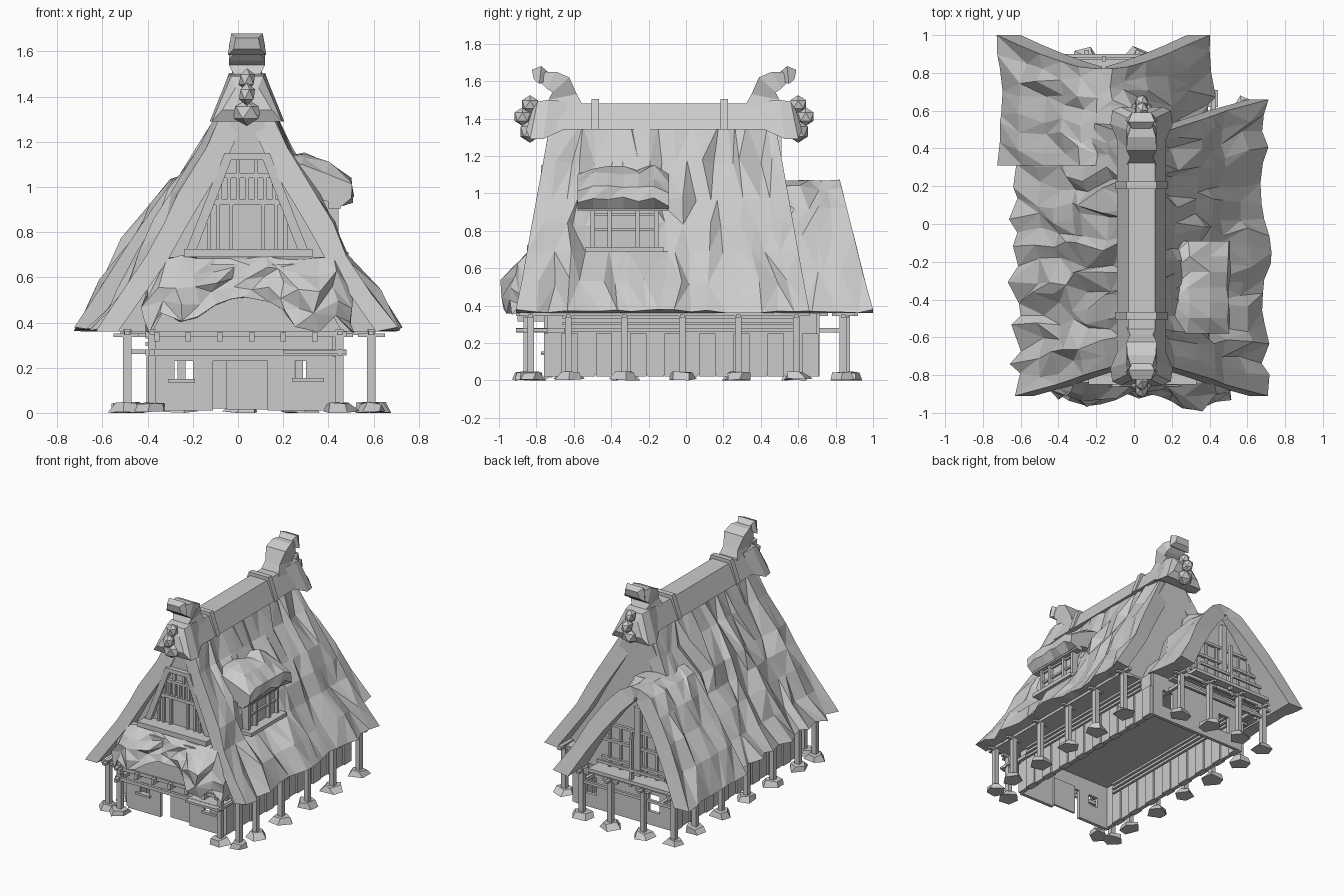
import bpy, bmesh, random
from math import sin, pi, exp
from mathutils import Matrix, Vector

if "Cube" in bpy.data.objects:
    bpy.data.objects.remove(bpy.data.objects["Cube"])

rnd = random.Random(7)
R = rnd.uniform
CX = 0.04  # ridge line of the main roof


def finish(name, bm):
    bmesh.ops.recalc_face_normals(bm, faces=bm.faces)
    me = bpy.data.meshes.new(name)
    bm.to_mesh(me)
    bm.free()
    ob = bpy.data.objects.new(name, me)
    bpy.context.collection.objects.link(ob)
    return ob


def boxes(name, items):
    bm = bmesh.new()
    for x0, x1, y0, y1, z0, z1 in items:
        m = Matrix.Translation(((x0 + x1) / 2, (y0 + y1) / 2, (z0 + z1) / 2))
        bmesh.ops.create_cube(bm, size=1, matrix=m @ Matrix.Diagonal((x1 - x0, y1 - y0, z1 - z0, 1)))
    return finish(name, bm)


def prism(name, pts, y0, y1):
    bm = bmesh.new()
    a, b = ([bm.verts.new((x, y, z)) for x, z in pts] for y in (y0, y1))
    bm.faces.new(a)
    bm.faces.new(b)
    for k in range(len(pts)):
        n = (k + 1) % len(pts)
        bm.faces.new((a[k], a[n], b[n], b[k]))
    return finish(name, bm)


def loft(name, secs, ymap=lambda y: y):
    # section: bottom y, z, half width, top y, z, half width
    bm = bmesh.new()
    rings = []
    for yb, zb, wb, yt, zt, wt in secs:
        yb, yt = ymap(yb), ymap(yt)
        rings.append([bm.verts.new(p) for p in ((CX - wb, yb, zb), (CX + wb, yb, zb),
                                                (CX + wt, yt, zt), (CX - wt, yt, zt))])
    for a, b in zip(rings, rings[1:]):
        for k in range(4):
            bm.faces.new((a[k], a[(k + 1) % 4], b[(k + 1) % 4], b[k]))
    bm.faces.new(rings[0])
    bm.faces.new(rings[-1])
    return finish(name, bm)


def skin(name, outer, inner):
    # closed slab between two point grids, split into flat triangles
    bm = bmesh.new()
    O = [[bm.verts.new(p) for p in row] for row in outer]
    I = [[bm.verts.new(p) for p in row] for row in inner]
    n, m = len(O), len(O[0])
    for i in range(n - 1):
        for j in range(m - 1):
            a, b, c, d = O[i][j], O[i + 1][j], O[i + 1][j + 1], O[i][j + 1]
            if rnd.random() < .5:
                a, b, c, d = b, c, d, a
            bm.faces.new((a, b, c))
            bm.faces.new((a, c, d))
            bm.faces.new((I[i][j], I[i][j + 1], I[i + 1][j + 1], I[i + 1][j]))
    rim = [(i, 0) for i in range(n)] + [(n - 1, j) for j in range(1, m)]
    rim += [(i, m - 1) for i in range(n - 2, -1, -1)] + [(0, j) for j in range(m - 2, 0, -1)]
    for (a, b), (c, d) in zip(rim, rim[1:] + rim[:1]):
        bm.faces.new((O[a][b], O[c][d], I[c][d], I[a][b]))
    return finish(name, bm)


def thatch(name, cx, prof, y0, y1, inset, n, jit, notch=False):
    rows = [(-1, h, z, k) for k, (h, z) in enumerate(prof)]
    rows += [(1, h, z, k) for k, (h, z) in reversed(list(enumerate(prof)))]
    top = len(prof) - 1
    outer, inner = [], []
    for i in range(n + 1):
        o, q = [], []
        furrow = {s: R(-1, .7) * jit for s in (-1, 1)}
        for s, h, z, k in rows:
            yi = y0(z) + (y1(z) - y0(z)) * i / n
            end = i in (0, n)
            y = yi + (0 if end else R(-.035, .035))
            d = furrow[s] * .5 + R(-.8, .8) * jit
            if end or k == top:
                d *= .3
            x = cx + s * (h + d)
            zz = z + (R(0, .02) if k == 0 else d * .5)
            if notch and s > 0 and -.58 < y < -.1 and .62 < z < 1.0:
                x = min(x, .40)
            o.append((x, y, zz))
            q.append((cx + s * max(h - inset, .01), yi, z - .07 * k / top))
        outer.append(o)
        inner.append(q)
    return skin(name, outer, inner)


# main thatched roof and rear wing roof
thatch('main_roof', CX, [(.67, .36), (.56, .53), (.45, .70), (.38, .84), (.31, .97), (.19, 1.18), (.10, 1.37)],
       lambda z: -.91 + .18 * (z - .36), lambda z: .66 - .18 * (z - .36), .10, 18, .037, True)
thatch('wing_roof', -.16, [(.56, .36), (.44, .58), (.33, .76), (.22, .92), (.13, 1.03), (.04, 1.07)],
       lambda z: .31, lambda z: 1.0 - .25 * (z - .36), .12, 7, .035)

# gable walls filling both roof ends and the wing
prism('front_gable_wall', [(-.54, .36), (.62, .36), (.10, 1.31), (-.02, 1.31)], -.74, -.71)
prism('back_gable_wall', [(-.56, .36), (.64, .36), (.12, 1.32), (-.04, 1.32)], .47, .51)
prism('wing_gable_wall', [(-.63, .38), (.31, .38), (-.10, 1.0), (-.22, 1.0)], .75, .78)

# front apron of thatch with two drooping lumps
outer, inner = [], []
for i in range(13):
    x = -.41 + .91 * i / 12
    bump = .75 * exp(-((x + .24) / .13) ** 2) + exp(-((x - .32) / .12) ** 2)
    edge = i in (0, 12)
    o, q = [], []
    for j in range(5):
        t = j / 4
        y = -.84 - t * .06 - bump * .11 * sin(pi * (.25 + .5 * min(1, t * 1.3))) * min(1, t * 2)
        zl = .36 + .15 * (1 - min(1, bump)) * (not edge)
        z = .69 - .12 * edge + (zl - .69 + .12 * edge) * t
        o.append((x + R(-.02, .02), max(-1, y + (R(-.025, .015) if j else 0)), z + R(-.012, .012)))
        q.append((x, -.80, z))
    outer.append(o)
    inner.append(q)
skin('front_apron_thatch', outer, inner)
prism('apron_backing', [(-.38, .36), (.46, .36), (.30, .66), (-.22, .66)], -.86, -.81)

# ridge cap and its bands
loft('ridge_cap', [(-.74, 1.34, .13, -.70, 1.48, .07), (.50, 1.34, .13, .466, 1.48, .07)])
for k, y in enumerate((-.485, .205)):
    loft(f'ridge_band_{k}', [(y - .02, 1.34, .14, y - .02, 1.505, .08), (y + .02, 1.34, .14, y + .02, 1.505, .08)])

# ridge end ornaments, mirrored front to back
for tag, ym in (('back', lambda y: y), ('front', lambda y: -.234 - y)):
    loft(tag + '_ridge_horn', [(.52, 1.42, .09, .29, 1.42, .09), (.50, 1.50, .06, .35, 1.53, .06),
                               (.48, 1.54, .08, .39, 1.62, .08), (.51, 1.56, .08, .46, 1.65, .075),
                               (.55, 1.60, .05, .54, 1.65, .05)], ym)
    loft(tag + '_horn_tip', [(.515, 1.60, .05, .505, 1.65, .05), (.55, 1.585, .085, .54, 1.68, .07),
                             (.58, 1.61, .06, .59, 1.66, .05)], ym)
    loft(tag + '_ridge_hood', [(.42, 1.34, .12, .40, 1.49, .07), (.53, 1.29, .165, .50, 1.50, .08),
                               (.60, 1.29, .155, .56, 1.49, .07), (.62, 1.34, .11, .59, 1.44, .05)], ym)
    for k, (y, z, sx, s) in enumerate(((.64, 1.41, .04, .05), (.60, 1.475, .04, .05), (.60, 1.33, .07, .06))):
        bm = bmesh.new()
        m = Matrix.Translation((CX, ym(y), z)) @ Matrix.Diagonal((sx, s, s, 1))
        bmesh.ops.create_icosphere(bm, subdivisions=1, radius=1, matrix=m)
        finish(f'{tag}_ridge_knob_{k}', bm)

# front gable window: frame, rails and bars
for s in (-1, 1):
    prism('gable_frame_side', [(CX + s * a, z) for a, z in ((.27, .72), (.225, .72), (.07, 1.12), (.10, 1.15))],
          -.775, -.74)
bars = [(-.24, .33, -.85, -.73, .69, .725), (-.06, .14, -.775, -.74, 1.12, 1.15),
        (-.13, .21, -.765, -.74, .92, .945), (-.09, .17, -.765, -.74, 1.04, 1.06)]
bars += [(CX + a - .008, CX + a + .008, -.76, -.74, .72, .93) for a in (-.17, -.13, -.07, .07, .13, .17)]
bars += [(CX + a - .009, CX + a + .009, -.76, -.74, .94, 1.05) for a in (-.12, -.08, -.04, 0, .04, .08, .12)]
bars += [(CX + a - .009, CX + a + .009, -.76, -.74, 1.05, 1.13) for a in (-.04, .04)]
boxes('gable_window_bars', bars)

# wing gable window, balcony and rail
wing = [(-.46, .14, .78, .80, z, z + .02) for z in (.46, .60, .72)]
wing += [(x - .009, x + .009, .78, .795, .40, .74) for x in (-.4, -.31, -.22, -.10, -.01, .08)]
wing += [(-.185, -.135, .78, .81, .40, .92), (-.50, .18, .74, .90, .385, .41),
         (-.44, .12, .87, .885, .47, .49), (-.17, -.15, .86, .89, .36, .72)]
boxes('wing_window_and_balcony', wing)

# dormer body, window bars and thatched hood on the right slope
dorm = [(.2, .42, -.51, -.15, .70, .96), (.36, .49, -.54, -.12, .685, .712), (.40, .455, -.58, -.095, .905, .945)]
dorm += [(.42, .445, y, y + .022, .71, .93) for y in (-.51, -.42, -.27, -.17)]
dorm += [(.42, .435, -.51, -.15, z, z + .015) for z in (.80, .88)]
boxes('dormer_window', dorm)
outer, inner = [], []
for i in range(7):
    y = -.58 + .49 * i / 6
    e = .03 * (i in (0, 6))
    outer.append([(x + R(-.015, .01), y, z - e + R(-.025, .015))
                  for x, z in ((.20, 1.13), (.29, 1.14), (.40, 1.10), (.50, 1.04), (.505, .98))])
    inner.append([(x, y, z) for x, z in ((.20, .95), (.29, .945), (.38, .94), (.42, .93), (.46, .915))])
skin('dormer_thatch', outer, inner)

# front wall with door and two open windows
boxes('front_wall', [(a, b, -.76, -.735, c, d) for a, b, c, d in (
    (-.38, -.28, .01, .25), (-.30, -.19, .01, .15), (-.20, -.11, .01, .25),
    (.13, .25, .01, .25), (.25, .37, .01, .15), (.30, .37, .14, .23), (.36, .42, .01, .25), (-.38, .42, .23, .36))])
boxes('front_door', [(-.05, .14, -.73, -.715, .015, .235)])
boxes('window_sills', [(-.31, -.19, -.775, -.74, .135, .15), (.24, .38, -.775, -.74, .14, .155)])

# back wall with matching openings
boxes('back_wall', [(a, b, .69, .715, c, d) for a, b, c, d in (
    (-.38, -.28, .02, .36), (-.28, -.19, .02, .12), (-.19, .24, .02, .30),
    (.24, .33, .02, .12), (.33, .42, .02, .36), (-.38, .42, .25, .36))])

# plank side walls with rails above
for tag, x in (('right', .42), ('left', -.38)):
    pl = []
    for k in range(16):
        y = -.76 + 1.47 * k / 16
        d = .01 * (k % 2)
        pl.append((x - .015 - d, x + .015 + d, y + .002, y + .09, .02, .25))
    pl += [(x - .012, x + .012, -.74, .70, .03, .36)]
    boxes(tag + '_plank_wall', pl)
    boxes(tag + '_wall_rails', [(x - .03, x + .03, -.66, .60, z, z + .018) for z in (.26, .295, .33)])
boxes('ceiling', [(-.52, .60, -.82, .60, .345, .362), (-.52, .28, .60, .76, .345, .362)])

# posts on stone footings with cross brackets
spots = [(x, y) for x in (-.49, .59) for y in (-.83, -.63, -.33, -.02, .28, .59)]
spots += [(-.38, -.85), (.45, -.85), (-.49, .84), (-.25, .86), (.02, .86), (.27, .84)]
posts = []
for k, (x, y) in enumerate(spots):
    posts += [(x - .018, x + .018, y - .018, y + .018, .03, .37),
              (x - .06, x + .06, y - .012, y + .012, .335, .352), (x - .012, x + .012, y - .06, y + .06, .345, .362)]
    bm = bmesh.new()
    bmesh.ops.create_cone(bm, cap_ends=True, segments=5, radius1=.078, radius2=.055, depth=.04,
                          matrix=Matrix.Translation((x, y, .02)) @ Matrix.Rotation(R(0, 3), 4, 'Z'))
    for v in bm.verts:
        v.co += Vector((R(-.015, .015), R(-.015, .015), R(0, .012)))
        v.co.z = max(0, v.co.z - .003)
    finish(f'footing_stone_{k}', bm)
boxes('posts', posts)

# eave beams, rafters, porch ties and small awning
beams = [(x - .015, x + .015, -.86, .66, .345, .372) for x in (-.49, .59)]
beams += [(-.41, .48, -.87, -.85, .255, .28), (-.41, .48, -.87, -.85, .335, .36),
          (-.51, .29, .83, .85, .26, .28), (-.51, .29, .83, .85, .35, .375)]
beams += [(x - .012, x + .012, -.91, -.65, .255, .28) for x in (-.38, .45)]
beams += [(x - .012, x + .012, .59, .85, .255, .28) for x in (-.38, .27)]
beams += [(x - .012, x + .012, -.9, -.74, .315, .355) for x in (-.36, -.22, -.08, .06, .2, .34)]
beams += [(.20, .48, -.91, -.74, .262, .278)]
boxes('eave_beams', beams)
